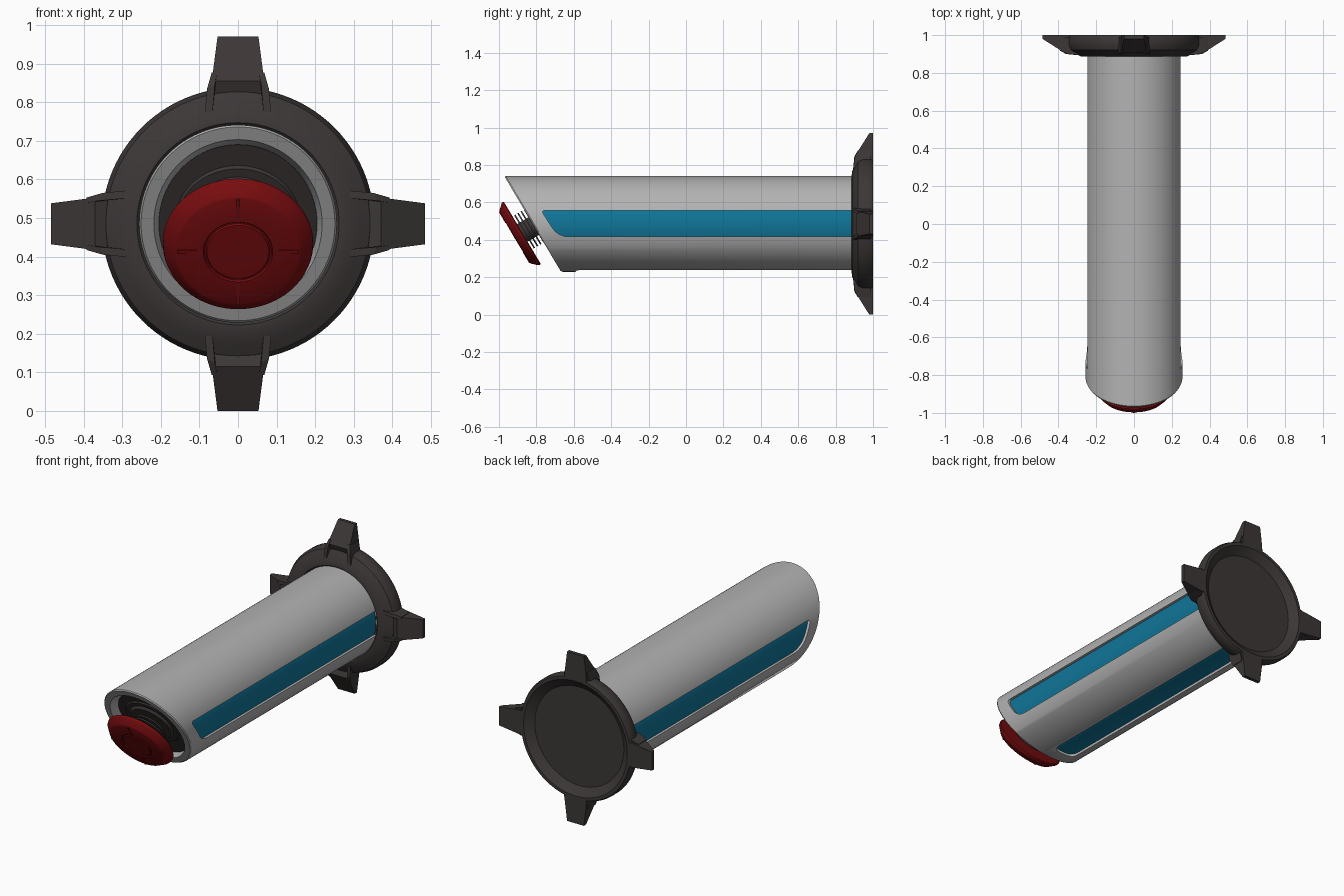
import bpy, bmesh, math
from mathutils import Vector

if "Cube" in bpy.data.objects:
    bpy.data.objects.remove(bpy.data.objects["Cube"])

CZ = 0.485                                   # height of the tube axis
SLOPE = 0.594                                # slant of the cut front end


def cut_y(z):
    return -0.82 - (z - CZ) * SLOPE


def material(name, rgb):
    m = bpy.data.materials.new(name)
    m.diffuse_color = (*rgb, 1)
    m.use_nodes = True
    m.node_tree.nodes["Principled BSDF"].inputs["Base Color"].default_value = m.diffuse_color
    return m


GREY = material("light_grey", (0.45, 0.45, 0.45))
BLUE = material("blue", (0.005, 0.18, 0.32))
RED = material("red", (0.2, 0.004, 0.005))
DARK = material("dark_brown_grey", (0.045, 0.038, 0.037))


def finish(name, bm, mat, angle=30):
    bmesh.ops.remove_doubles(bm, verts=bm.verts, dist=1e-5)
    bmesh.ops.recalc_face_normals(bm, faces=bm.faces)
    me = bpy.data.meshes.new(name)
    bm.to_mesh(me)
    bm.free()
    ob = bpy.data.objects.new(name, me)
    bpy.context.collection.objects.link(ob)
    if mat:
        me.materials.append(mat)
        smooth(ob, angle)
    return ob


def smooth(ob, angle=30):
    bpy.ops.object.select_all(action='DESELECT')
    ob.select_set(True)
    bpy.context.view_layer.objects.active = ob
    bpy.ops.object.shade_smooth_by_angle(angle=math.radians(angle))


def skin(bm, rings, closed):
    """Bridge rings of points with quads."""
    vs = [[bm.verts.new(p) for p in ring] for ring in rings]
    n, m = len(vs[0]), len(vs)
    for i in range(m if closed else m - 1):
        a, b = vs[i], vs[(i + 1) % m]
        for j in range(n):
            k = (j + 1) % n
            bm.faces.new((a[j], a[k], b[k], b[j]))


def lathe(name, profile, origin, axis, mat, n=72):
    """Turn (radius, distance along axis) points around an axis."""
    axis = Vector(axis).normalized()
    u = Vector((1, 0, 0))
    v = axis.cross(u)
    bm = bmesh.new()
    skin(bm, [[Vector(origin) + axis * t + r * (u * math.cos(2 * math.pi * j / n)
              + v * math.sin(2 * math.pi * j / n)) for j in range(n)]
              for r, t in profile], False)
    bmesh.ops.dissolve_degenerate(bm, edges=bm.edges, dist=1e-6)
    return finish(name, bm, mat)


def rounded(corners):
    """Outline from (point, radius) corners."""
    out = []
    for i, (p, r) in enumerate(corners):
        p = Vector(p)
        if r == 0:
            out.append(p)
            continue
        a = p + (Vector(corners[i - 1][0]) - p).normalized() * r
        b = p + (Vector(corners[(i + 1) % len(corners)][0]) - p).normalized() * r
        for k in range(7):
            t = k / 6
            out.append(a * (1 - t) ** 2 + p * 2 * t * (1 - t) + b * t * t)
    return out


def carve(target, outline, vec):
    """Cut an extruded outline out of the target."""
    bm = bmesh.new()
    f = bm.faces.new([bm.verts.new(p) for p in outline])
    ext = bmesh.ops.extrude_face_region(bm, geom=[f])
    bmesh.ops.translate(bm, vec=vec,
                        verts=[e for e in ext['geom'] if isinstance(e, bmesh.types.BMVert)])
    cutter = finish("cutter", bm, None)
    cutter.hide_render = True
    mod = target.modifiers.new("slot", 'BOOLEAN')
    mod.operation, mod.object, mod.solver = 'DIFFERENCE', cutter, 'EXACT'
    bpy.context.view_layer.objects.active = target
    bpy.ops.object.modifier_apply(modifier=mod.name)
    bpy.data.objects.remove(cutter)


# Tube with slanted, chamfered mouth
def ring(r, s=None, y=None, n=96):
    pts = []
    for j in range(n):
        a = 2 * math.pi * j / n
        z = CZ + r * math.sin(a)
        pts.append(Vector((r * math.cos(a), cut_y(z) + s if y is None else y, z)))
    return pts


bm = bmesh.new()
skin(bm, [ring(.251, 0), ring(.256, .008), ring(.256, y=.95), ring(.205, y=.95),
          ring(.205, .05), ring(.218, 0)], True)
tube = finish("tube", bm, GREY)

# Slots on both sides and underneath
side = rounded([((-.775, CZ + .073), .025), ((-.685, CZ - .068), .06),
                ((.9, CZ - .068), 0), ((.9, CZ + .073), 0)])
carve(tube, [Vector((-.4, p.x, p.y)) for p in side], (.8, 0, 0))
under = rounded([((-.07, -.59), .04), ((.07, -.59), .04), ((.07, .9), 0), ((-.07, .9), 0)])
carve(tube, [Vector((p.x, p.y, .1)) for p in under], (0, 0, .22))
smooth(tube)

# Blue panels sunk in the slots
for name, mid in (("right_panel", 0), ("left_panel", math.pi), ("bottom_panel", -math.pi / 2)):
    bm = bmesh.new()
    rows = []
    for k in range(13):
        a = mid + (k / 12 - .5) * .68
        rows.append([[bm.verts.new((r * math.cos(a), y, CZ + r * math.sin(a)))
                      for y in (cut_y(CZ + r * math.sin(a)) + .055, .91)] for r in (.242, .225)])
    for p, q in zip(rows, rows[1:]):
        loop_p = [p[0][0], p[0][1], p[1][1], p[1][0]]
        loop_q = [q[0][0], q[0][1], q[1][1], q[1][0]]
        for i in range(4):
            j = (i + 1) % 4
            bm.faces.new((loop_p[i], loop_p[j], loop_q[j], loop_q[i]))
    for e in (rows[0], rows[-1]):
        bm.faces.new((e[0][0], e[0][1], e[1][1], e[1][0]))
    finish(name, bm, BLUE)

# Plug that closes the mouth
bm = bmesh.new()
bm.faces.new([bm.verts.new(p) for p in ring(.2055, .055)])
finish("mouth_plug", bm, DARK)

# Slanted push button: collar, finned stem and cap
N = Vector((0, -1, -SLOPE)).normalized()
BACK = Vector((0, -.875, .437))              # back centre of the cap
lathe("mouth_collar", [(.2, -.16), (.2, -.132), (.19, -.125), (.165, -.125), (.155, -.112),
                       (.13, -.112), (.12, -.1), (0, -.1)], BACK, N, DARK)
lathe("button_stem", [(0, -.12), (.055, -.12), (.055, .01), (0, .01)], BACK, N, DARK, 32)
for i in range(4):
    t = -.078 + i * .02
    lathe(f"stem_fin_{i + 1}", [(0, t), (.103, t), (.103, t + .008), (0, t + .008)],
          BACK, N, DARK, 48)
lathe("button_cap", [(0, 0), (.19, 0), (.195, .005), (.193, .014), (.165, .044), (.158, .047),
                     (.09, .049), (.087, .045), (.083, .045), (.08, .049), (0, .05)],
      BACK, N, RED)

# Cross ridges on the cap
U, V = Vector((1, 0, 0)), N.cross(Vector((1, 0, 0)))
bm = bmesh.new()
for a, b in ((U, V), (-U, V), (V, U), (-V, U)):
    vs = [bm.verts.new(BACK + a * r + b * w + N * t)
          for r in (.09, .158) for w in (-.005, .005) for t in (.04, .051)]
    bmesh.ops.convex_hull(bm, input=vs)
finish("button_ridges", bm, RED)

# Base flange with recessed back
lathe("base_flange", [(0, .9), (.25, .9), (.262, .886), (.28, .887), (.315, .905), (.342, .92),
                      (.353, .945), (.353, .985), (.346, 1), (.328, 1), (.282, .965), (0, .965)],
      (0, 0, CZ), (0, 1, 0), DARK, 96)

# Four arms, each with a pair of side ribs
arm = [(.053, .485, .98), (.053, .485, 1), (.068, .37, .908), (.068, .37, 1),
       (.068, .33, .925), (.068, .33, 1)]
rib = [(.066, .29, .893), (.086, .29, .895), (.06, .36, .9), (.08, .35, .9),
       (.055, .392, .918), (.068, .392, .918)]
for i in range(4):
    c, s = round(math.cos(i * math.pi / 2)), round(math.sin(i * math.pi / 2))
    bm = bmesh.new()

    def hull(points):
        vs = [bm.verts.new((r * c - a * s, y, CZ + r * s + a * c)) for a, r, y in points]
        res = bmesh.ops.convex_hull(bm, input=vs)
        junk = [v for v in res['geom_interior'] if isinstance(v, bmesh.types.BMVert)]
        bmesh.ops.delete(bm, geom=junk, context='VERTS')

    hull([(m * a, r, y) for a, r, y in arm for m in (1, -1)])
    for m in (1, -1):
        hull([(m * a, r, y) for a, r, y in rib]
             + [(m * a, r, .99) for a, r, y in rib if r > .3]
             + [(m * a, r, .94) for a, r, y in rib if r < .3])
    finish(f"arm_{i + 1}", bm, DARK, 15)
